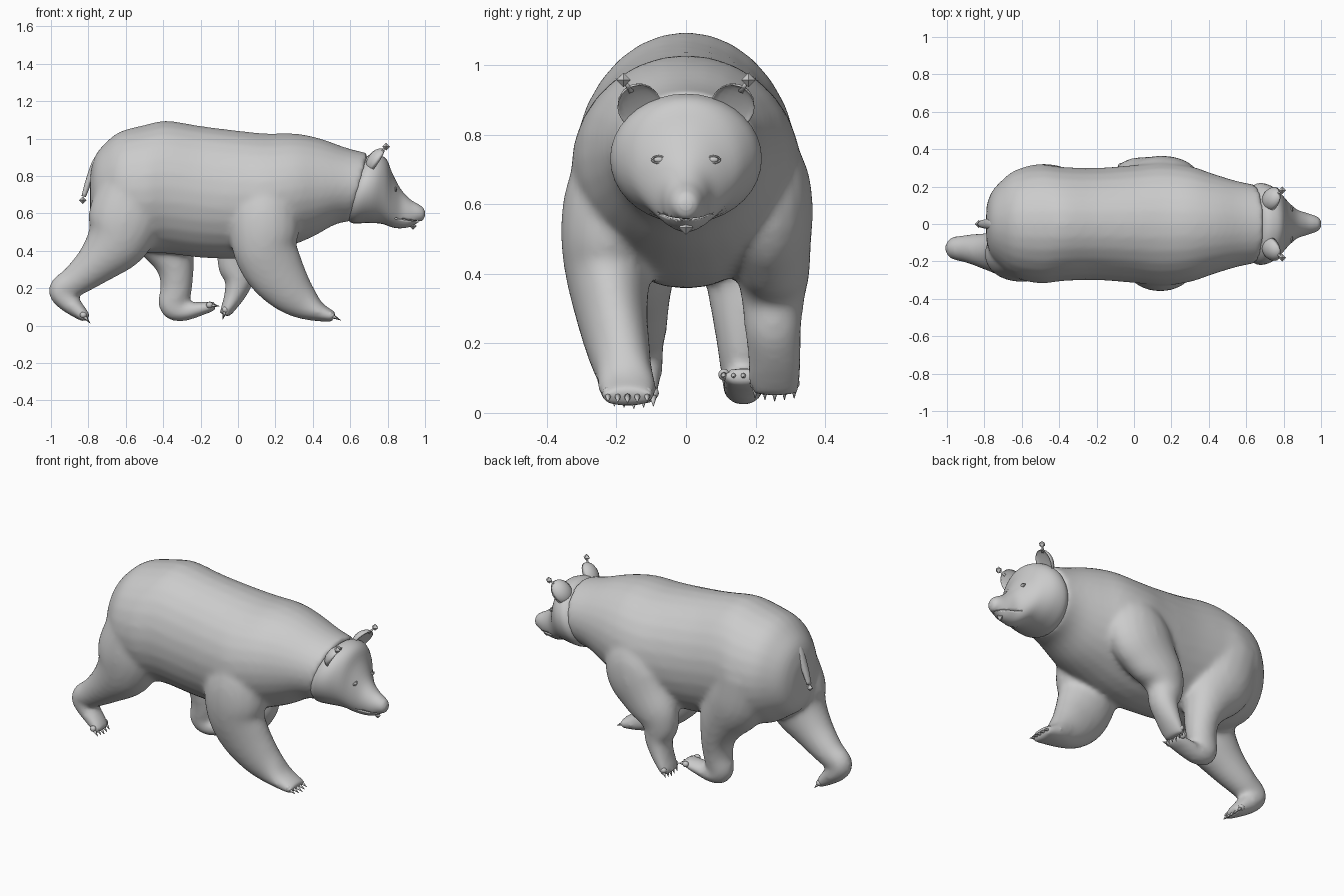
import bpy, bmesh, math
from mathutils import Vector, Matrix
from mathutils.bvhtree import BVHTree

if "Cube" in bpy.data.objects:
    bpy.data.objects.remove(bpy.data.objects["Cube"])

GREY = (0.6, 0.6, 0.6, 1)
fur = bpy.data.materials.new("plain_grey")
fur.use_nodes = True
fur.diffuse_color = GREY
fur.node_tree.nodes["Principled BSDF"].inputs["Base Color"].default_value = GREY


def finish(name, bm, smooth=True):
    bmesh.ops.recalc_face_normals(bm, faces=bm.faces[:])
    for f in bm.faces:
        f.smooth = smooth
    mesh = bpy.data.meshes.new(name)
    bm.to_mesh(mesh)
    bm.free()
    mesh.materials.append(fur)
    ob = bpy.data.objects.new(name, mesh)
    bpy.context.collection.objects.link(ob)
    return ob


def spline(rows, steps=4):
    """Catmull-Rom through rows of numbers."""
    rows = [Vector(r) for r in rows]
    out = []
    for i in range(len(rows) - 1):
        a, b, c, d = rows[max(i - 1, 0)], rows[i], rows[i + 1], rows[min(i + 2, len(rows) - 1)]
        for s in range(steps):
            t = s / steps
            out.append(b + (c - a) * (t / 2) + (a * 2 - b * 5 + c * 4 - d) * (t * t / 2)
                       + (b * 3 - a - c * 3 + d) * (t ** 3 / 2))
    return out + [rows[-1]]


def skin_rings(bm, rings):
    rings = [[bm.verts.new(p) for p in ring] for ring in rings]
    n = len(rings[0])
    for a, b in zip(rings, rings[1:]):
        for i in range(n):
            bm.faces.new((a[i], a[(i + 1) % n], b[(i + 1) % n], b[i]))
    bm.faces.new(rings[0])
    bm.faces.new(rings[-1])


def oval_loft(bm, rows, n=28):
    """Upright ovals along x: x, centre z, half height, half width, lean."""
    rings = []
    for x, z, h, w, lean in spline(rows):
        angles = [2 * math.pi * i / n for i in range(n)]
        rings.append([(x + lean * h * math.sin(a), w * math.cos(a), z + h * math.sin(a)) for a in angles])
    skin_rings(bm, rings)


def limb_loft(bm, rows, n=20):
    """Ovals square to a path: x, y, z, radius along the body, radius across."""
    pts = spline(rows)
    rings = []
    for i, p in enumerate(pts):
        t = (pts[min(i + 1, len(pts) - 1)] - pts[max(i - 1, 0)])
        t = Vector((t[0], 0, t[2])).normalized()
        side = Vector((0, 1, 0))
        up = t.cross(side)
        c = Vector(p[:3])
        angles = [2 * math.pi * k / n for k in range(n)]
        rings.append([c + up * p[3] * math.cos(a) + side * p[4] * math.sin(a) for a in angles])
    skin_rings(bm, rings)


# Torso and four striding legs, fused into one skin
bm = bmesh.new()
oval_loft(bm, [
    (-0.79, .69, .12, .09, 0), (-0.765, .71, .195, .165, 0), (-0.71, .725, .25, .23, 0),
    (-0.63, .73, .307, .29, 0), (-0.50, .73, .342, .318, 0), (-0.38, .74, .355, .305, 0),
    (-0.20, .715, .352, .30, 0), (0, .70, .342, .315, 0), (0.15, .705, .322, .33, 0),
    (0.30, .73, .297, .31, 0), (0.42, .74, .262, .27, .05), (0.55, .745, .205, .23, .15),
    (0.65, .74, .182, .21, .25)])
limb_loft(bm, [  # right hind leg, pushing off behind
    (-0.54, -.14, .76, .19, .155), (-0.60, -.16, .58, .20, .15), (-0.65, -.16, .45, .17, .135),
    (-0.76, -.15, .33, .115, .105), (-0.87, -.135, .24, .085, .08), (-0.945, -.13, .19, .07, .065),
    (-0.915, -.13, .135, .06, .065), (-0.85, -.14, .075, .042, .065), (-0.805, -.15, .035, .025, .065)])
limb_loft(bm, [  # right foreleg, reaching forward
    (0.13, -.14, .80, .14, .15), (0.14, -.19, .65, .18, .155), (0.14, -.215, .53, .19, .145),
    (0.145, -.225, .41, .172, .125), (0.20, -.215, .29, .158, .105), (0.28, -.195, .185, .127, .092),
    (0.36, -.178, .115, .09, .082), (0.43, -.168, .073, .053, .085), (0.515, -.168, .045, .028, .08)])
limb_loft(bm, [  # left hind leg, foot flat
    (-0.51, .16, .76, .19, .16), (-0.46, .17, .58, .19, .15), (-0.38, .17, .44, .15, .125),
    (-0.335, .168, .31, .10, .10), (-0.33, .165, .20, .085, .078), (-0.345, .165, .11, .08, .065),
    (-0.295, .165, .075, .054, .06), (-0.20, .165, .09, .038, .062), (-0.12, .165, .107, .024, .06)])
limb_loft(bm, [  # left foreleg, upper arm swept back to the elbow, forearm folded down
    (0.14, .14, .82, .15, .15), (0.165, .20, .70, .19, .15), (0.155, .23, .59, .20, .135),
    (0.09, .24, .49, .17, .12), (0.02, .25, .40, .135, .105), (-0.005, .25, .32, .105, .09),
    (0.005, .25, .24, .078, .082), (-0.02, .255, .16, .056, .078), (-0.05, .255, .10, .04, .078),
    (-0.075, .255, .055, .028, .07)])
body = finish("body", bm)
remesh = body.modifiers.new("fuse", "REMESH")
remesh.mode = "VOXEL"
remesh.voxel_size = 0.014
remesh.use_smooth_shade = True
relax = body.modifiers.new("relax", "SMOOTH")
relax.factor = 0.5
relax.iterations = 12

# Head with tapering muzzle
bm = bmesh.new()
oval_loft(bm, [
    (0.60, .72, .13, .17, .25), (0.655, .73, .182, .215, .25), (0.72, .73, .182, .210, .2),
    (0.78, .715, .170, .168, .1), (0.825, .67, .145, .118, 0), (0.87, .625, .105, .078, 0),
    (0.92, .602, .074, .06, 0), (0.965, .60, .048, .045, 0), (0.988, .598, .034, .032, 0),
    (0.999, .598, .014, .016, 0)], 36)
surface = BVHTree.FromBMesh(bm)
head = finish("head", bm)

# Mouth slit, closed inside
bm = bmesh.new()
bmesh.ops.create_cube(bm, size=1, matrix=Matrix.Translation((0.915, 0, .564))
                      @ Matrix.Rotation(0.12, 4, "Y") @ Matrix.Diagonal((.15, .3, .004, 1)))
cutter = finish("mouth_cutter", bm)
cutter.hide_render = True
cutter.hide_viewport = True
cut = head.modifiers.new("mouth", "BOOLEAN")
cut.operation = "DIFFERENCE"
cut.object = cutter


def ball(bm, at, size, turn=Matrix.Identity(4), u=16, v=10):
    return bmesh.ops.create_uvsphere(bm, u_segments=u, v_segments=v, radius=1,
                                     matrix=Matrix.Translation(at) @ turn @ Matrix.Diagonal((*size, 1)))["verts"]


bm = bmesh.new()
ball(bm, (0.90, 0, .575), (.07, .034, .026))
finish("inner_mouth", bm)
bm = bmesh.new()
ball(bm, (0.975, 0, .606), (.023, .036, .022))
finish("nose", bm)


def marker(name, at, r=0.021):
    """Small eight-sided gem."""
    bm = bmesh.new()
    ball(bm, at, (r, r, r), u=4, v=2)
    finish(name, bm, False)


def spike(bm, base, tip, r, r2=0.001, n=8):
    base, tip = Vector(base), Vector(tip)
    d = tip - base
    m = Matrix.Translation((base + tip) / 2) @ d.to_track_quat("Z", "Y").to_matrix().to_4x4()
    bmesh.ops.create_cone(bm, cap_ends=True, segments=n, radius1=r, radius2=r2, depth=d.length, matrix=m)


for s, side in ((1, "left"), (-1, "right")):
    # Ears cupped towards the front and leaning forward, each with a gem at the tip
    bm = bmesh.new()
    for v in ball(bm, (0, 0, 0), (.05, .064, .075)):
        if v.co.x > 0:
            v.co.x *= -0.25
    bm.transform(Matrix.Translation((0.742, s * .133, .88))
                 @ Matrix.Rotation(-s * .35, 4, "X") @ Matrix.Rotation(.6, 4, "Y"))
    spike(bm, (0.765, s * .158, .925), (0.79, s * .178, .955), .009, .003)
    finish(side + "_ear", bm)
    marker(side + "_ear_gem", (0.792, s * .18, .957))

    # Almond eyes with lids, seated on the face
    hit = surface.ray_cast(Vector((2, s * .078, .728)), Vector((-1, 0, 0)))
    turn = hit[1].to_track_quat("X", "Z").to_matrix().to_4x4()
    bm = bmesh.new()
    ball(bm, hit[0], (.006, .015, .008), turn)
    finish(side + "_eye", bm)
    bm = bmesh.new()
    rings = []
    for k in range(17):
        a = math.pi * k / 8
        c = Vector((0, .02 * math.cos(a), .01 * math.sin(a)))
        out = c.normalized()
        rings.append([hit[0] + turn.to_3x3() @ (c + out * .003 * math.cos(b) + Vector((.004 * math.sin(b), 0, 0)))
                      for b in (math.pi * j / 3 for j in range(6))])
    skin_rings(bm, rings)
    finish(side + "_eyelid", bm)

# Chin and tail gems
marker("chin_gem", (0.935, 0, .533))
marker("tail_gem", (-0.83, 0, .67))

# Tail hanging from the rump
bm = bmesh.new()
limb_loft(bm, [(-0.69, 0, .92, .02, .03), (-0.75, 0, .885, .022, .03),
               (-0.795, 0, .78, .018, .025), (-0.825, 0, .69, .012, .016)], 10)
finish("tail", bm)

# Claws: paw tip and pointing direction
paws = {"right_fore": ((0.51, -.168, .048), (.04, 0, -.02)),
        "right_hind": ((-0.815, -.15, .042), (.025, 0, -.03)),
        "left_hind": ((-0.135, .165, .108), (.035, 0, -.004)),
        "left_fore": ((-0.072, .255, .068), (-.01, 0, -.035))}
for name, (tip, aim) in paws.items():
    bm = bmesh.new()
    tip, aim = Vector(tip), Vector(aim)
    for k in range(-2, 3):
        start = tip + Vector((0, k * .028, 0)) - aim * (.12 * abs(k))
        ball(bm, start - aim * .25, (.018, .016, .017))
        spike(bm, start, start + aim, .011)
    finish(name + "_claws", bm)
